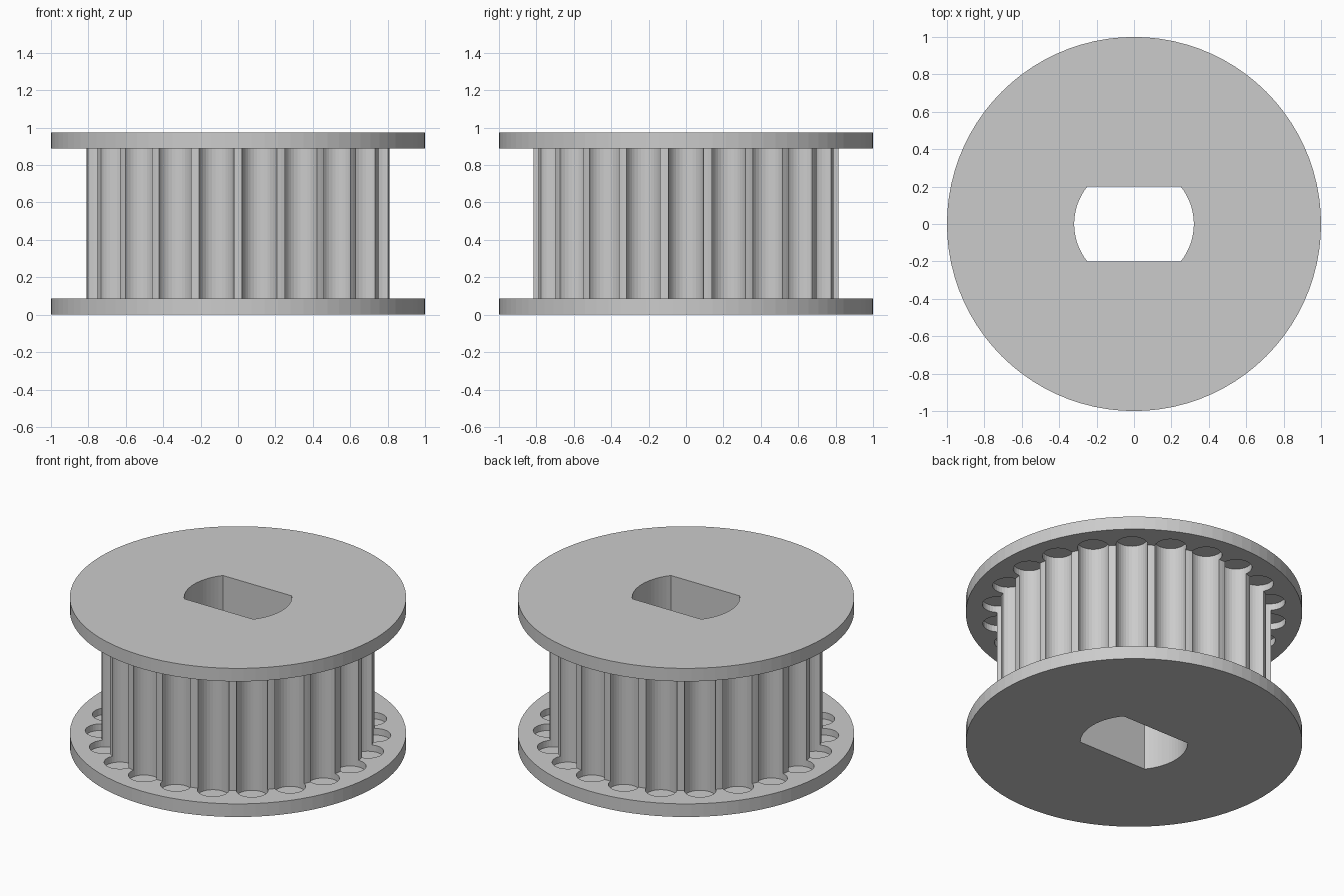
import bpy, bmesh, math

if "Cube" in bpy.data.objects:
    bpy.data.objects.remove(bpy.data.objects["Cube"])

TEETH = 22
HEIGHT, FLANGE = 0.975, 0.086      # total height, flange thickness
R_FLANGE, R_CORE = 1.0, 0.815
R_GROOVE, POCKET = 0.094, 0.043    # groove radius, pocket floor height
R_BORE, FLAT = 0.32, 0.20          # double-flat bore
SIDES = 88

grey = bpy.data.materials.new("plain_grey")
grey.diffuse_color = (0.6, 0.6, 0.6, 1)
grey.use_nodes = True
grey.node_tree.nodes["Principled BSDF"].inputs["Base Color"].default_value = grey.diffuse_color


def finish(name, bm):
    bmesh.ops.recalc_face_normals(bm, faces=bm.faces)
    me = bpy.data.meshes.new(name)
    bm.to_mesh(me)
    bm.free()
    me.materials.append(grey)
    ob = bpy.data.objects.new(name, me)
    bpy.context.collection.objects.link(ob)
    return ob


def prism(bm, outline, z0, z1):
    lo = [bm.verts.new((x, y, z0)) for x, y in outline]
    hi = [bm.verts.new((x, y, z1)) for x, y in outline]
    n = len(lo)
    bm.faces.new(lo[::-1])
    bm.faces.new(hi)
    for i in range(n):
        j = (i + 1) % n
        bm.faces.new((lo[i], lo[j], hi[j], hi[i]))


def circle(cx, cy, r, n, phase=0.0):
    return [(cx + r * math.cos(phase + 2 * math.pi * i / n),
             cy + r * math.sin(phase + 2 * math.pi * i / n)) for i in range(n)]


# Spool: two flanges and the core, as one lathed body
bm = bmesh.new()
profile = [(R_FLANGE, 0), (R_FLANGE, FLANGE), (R_CORE, FLANGE),
           (R_CORE, HEIGHT - FLANGE), (R_FLANGE, HEIGHT - FLANGE), (R_FLANGE, HEIGHT)]
rings = [[bm.verts.new((x, y, z)) for x, y in circle(0, 0, r, SIDES)] for r, z in profile]
for a, b in zip(rings, rings[1:]):
    for i in range(SIDES):
        j = (i + 1) % SIDES
        bm.faces.new((a[i], a[j], b[j], b[i]))
bm.faces.new(rings[0][::-1])
bm.faces.new(rings[-1])
pulley = finish("belt_pulley", bm)

# Round grooves between the teeth, sunk a little into both flanges
bm = bmesh.new()
for k in range(TEETH):
    a = 2 * math.pi * k / TEETH
    prism(bm, circle(R_CORE * math.cos(a), R_CORE * math.sin(a), R_GROOVE, 32, a),
          POCKET, HEIGHT - POCKET)
grooves = finish("groove_cutter", bm)

# Bore with two flats
bm = bmesh.new()
corner = math.asin(FLAT / R_BORE)
arc = [-corner + 2 * corner * i / 16 for i in range(17)]
outline = [(R_BORE * math.cos(t + s), R_BORE * math.sin(t + s))
           for s in (0, math.pi) for t in arc]
prism(bm, outline, -0.1, HEIGHT + 0.1)
bore = finish("bore_cutter", bm)

# Cut and remove the cutters
bpy.context.view_layer.objects.active = pulley
for cutter in (grooves, bore):
    cutter.hide_render = True
    mod = pulley.modifiers.new("cut", 'BOOLEAN')
    mod.operation = 'DIFFERENCE'
    mod.solver = 'EXACT'
    mod.object = cutter
    bpy.ops.object.modifier_apply(modifier=mod.name)
    bpy.data.objects.remove(cutter)
